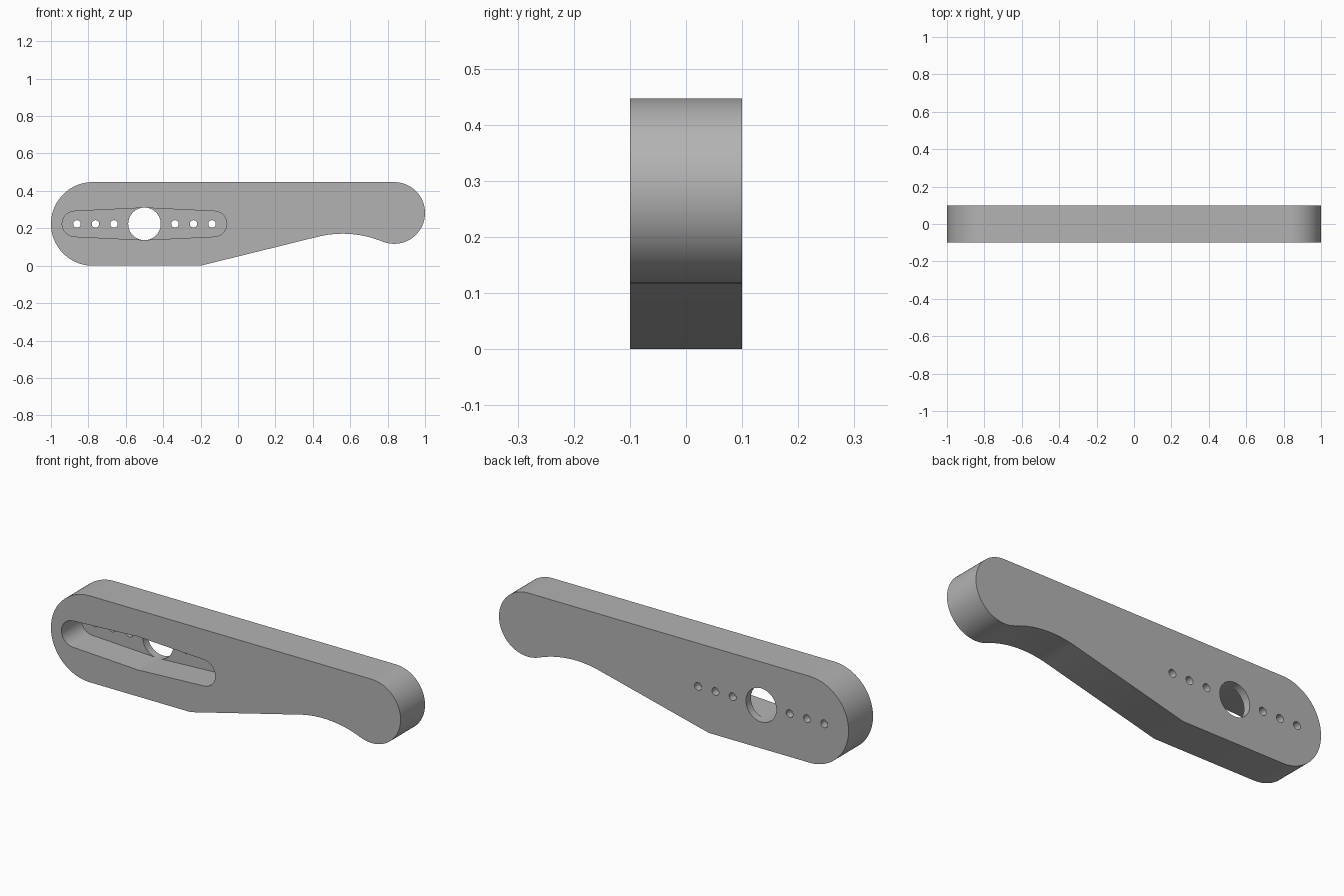
import bpy, bmesh
from math import sin, cos, radians

cube = bpy.data.objects.get("Cube")
if cube:
    bpy.data.objects.remove(cube, do_unlink=True)

HALF = 0.1          # half thickness
FLOOR = 0.06        # depth position of the recess floor
AXIS_X, AXIS_Z = -0.5, 0.2235

grey = bpy.data.materials.new("plain grey")
grey.use_nodes = True
colour = (0.45, 0.45, 0.45, 1)
grey.diffuse_color = colour
grey.node_tree.nodes["Principled BSDF"].inputs["Base Color"].default_value = colour


def arc(cx, cz, r, start, end, steps):
    angles = [radians(start + (end - start) * i / steps) for i in range(steps + 1)]
    return [(cx + r * cos(a), cz + r * sin(a)) for a in angles]


def prism(name, outline, y0, y1):
    """Extrude an x-z outline from y0 to y1."""
    bm = bmesh.new()
    face = bm.faces.new([bm.verts.new((x, y0, z)) for x, z in outline])
    new = bmesh.ops.extrude_face_region(bm, geom=[face])["geom"]
    verts = [v for v in new if isinstance(v, bmesh.types.BMVert)]
    bmesh.ops.translate(bm, verts=verts, vec=(0, y1 - y0, 0))
    bmesh.ops.recalc_face_normals(bm, faces=bm.faces)
    mesh = bpy.data.meshes.new(name)
    bm.to_mesh(mesh)
    bm.free()
    mesh.materials.append(grey)
    obj = bpy.data.objects.new(name, mesh)
    bpy.context.collection.objects.link(obj)
    return obj


# Lever body: round left end, sloped underside, finger hollow, round tip
outline = arc(-0.7765, AXIS_Z, 0.2235, 90, 270, 48)
outline += [(-0.2, 0)]
outline += arc(0.56, -0.385, 0.556, 103.9, 67.6, 24)
outline += arc(0.835, 0.282, 0.165, 247.6, 450, 48)[1:]
lever = prism("lever_arm", outline, -HALF, HALF)

# Recess in the front, widest at the hub and tapering to round ends
recess = arc(AXIS_X + 0.372, AXIS_Z, 0.068, -87, 87, 24)
recess += [(AXIS_X, AXIS_Z + 0.086)]
recess += arc(AXIS_X - 0.372, AXIS_Z, 0.068, 93, 267, 24)
recess += [(AXIS_X, AXIS_Z - 0.086)]
cutters = [prism("recess_cutter", recess, -HALF - 0.05, FLOOR)]

# Hub hole and two mirrored rows of screw holes
holes = [(0, 0.087, 64)]
holes += [(side * d, 0.02, 24) for side in (-1, 1) for d in (0.163, 0.262, 0.361)]
for dx, r, n in holes:
    ring = arc(AXIS_X + dx, AXIS_Z, r, 0, 360, n)[:-1]
    cutters.append(prism("hole_cutter", ring, -HALF - 0.1, HALF + 0.1))

bpy.context.view_layer.objects.active = lever
lever.select_set(True)
for cutter in cutters:
    cutter.hide_render = True
    mod = lever.modifiers.new("cut", "BOOLEAN")
    mod.operation = "DIFFERENCE"
    mod.solver = "EXACT"
    mod.object = cutter
    bpy.ops.object.modifier_apply(modifier=mod.name)
    bpy.data.objects.remove(cutter, do_unlink=True)

bpy.ops.object.select_all(action="DESELECT")
lever.select_set(True)
bpy.ops.object.shade_smooth_by_angle(angle=radians(20))
